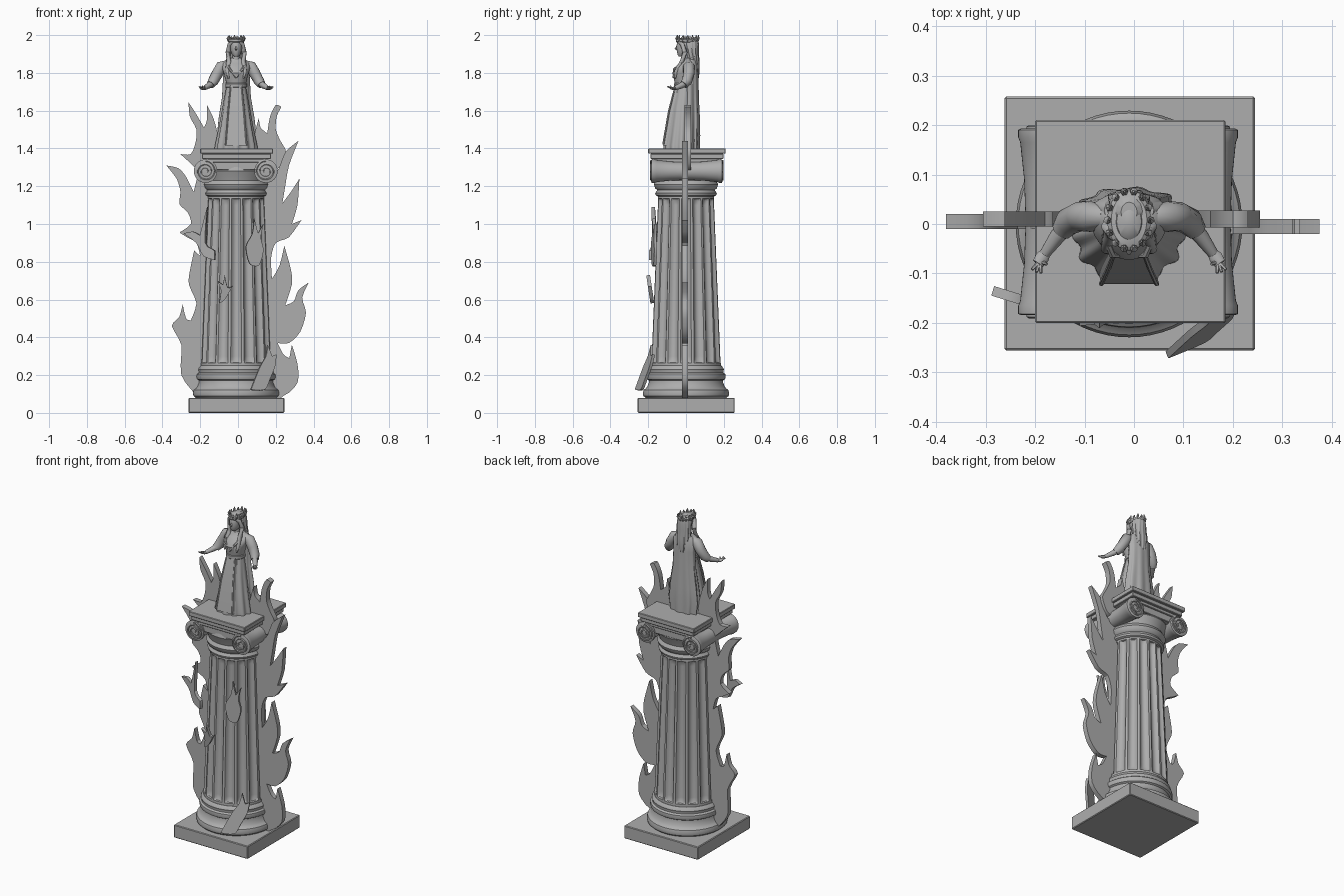
import bpy, bmesh, math
from mathutils import Vector, Matrix

CX = -0.01  # shared axis of column and statue
stone = bpy.data.materials.new("grey_stone")
stone.diffuse_color = (0.42, 0.42, 0.42, 1)


def finish(name, bm, angle=35):
    bmesh.ops.recalc_face_normals(bm, faces=bm.faces[:])
    me = bpy.data.meshes.new(name)
    bm.to_mesh(me)
    bm.free()
    me.materials.append(stone)
    me.shade_smooth()
    me.set_sharp_from_angle(angle=math.radians(angle))
    ob = bpy.data.objects.new(name, me)
    bpy.context.collection.objects.link(ob)
    return ob


def skin(name, rings, angle=35):
    """Closed tube through a list of equal rings, capped at both ends."""
    bm = bmesh.new()
    vs = [[bm.verts.new(p) for p in r] for r in rings]
    n = len(vs[0])
    for a, b in zip(vs, vs[1:]):
        for i in range(n):
            j = (i + 1) % n
            bm.faces.new((a[i], a[j], b[j], b[i]))
    bm.faces.new(vs[0][::-1])
    bm.faces.new(vs[-1])
    return finish(name, bm, angle)


def loft(name, rows, n=48, k=0, fold=0.0, angle=35):
    """Stacked ellipses: z, x offset, y, half width, half depth."""
    rings = []
    for t, (z, cx, cy, rx, ry) in enumerate(rows):
        ring = []
        for i in range(n):
            a = math.tau * i / n
            f = 1 + fold * math.cos(k * a) * (1 - t / (len(rows) - 1))
            ring.append((CX + cx + rx * f * math.cos(a), cy + ry * f * math.sin(a), z))
        rings.append(ring)
    return skin(name, rings, angle)


def lathe(name, prof, n=64):
    return loft(name, [(z, 0, 0, r, r) for r, z in prof], n)


def box(name, x0, x1, y0, y1, z0, z1, bevel=0.003):
    bm = bmesh.new()
    bmesh.ops.create_cube(bm, size=1)
    for v in bm.verts:
        v.co = [a + (b - a) * (c + .5) for a, b, c in
                zip((x0, y0, z0), (x1, y1, z1), v.co)]
    bmesh.ops.bevel(bm, geom=bm.edges[:], offset=bevel, segments=1, affect='EDGES')
    return finish(name, bm, 30)


def tube(name, pts, radii, n=10, flat=1.0):
    pts = [Vector(p) for p in pts]
    rings = []
    for i, p in enumerate(pts):
        d = pts[min(i + 1, len(pts) - 1)] - pts[max(i - 1, 0)]
        q = d.to_track_quat('Z', 'Y')
        rings.append([p + q @ Vector((radii[i] * math.cos(math.tau * j / n),
                                      radii[i] * flat * math.sin(math.tau * j / n), 0))
                      for j in range(n)])
    return skin(name, rings, 50)


def flame(name, pts, y, thick=0.03, tilt=0.0, turn=0.0):
    """Flat plate with curved edges and sharp tips, from x, z points."""
    P = [Vector(p) for p in pts]
    n = len(P)

    def tangent(i):
        a, b = P[i] - P[i - 1], P[(i + 1) % n] - P[i]
        return Vector((0, 0)) if a.dot(b) < 0 else (a + b) * 0.4
    out = []
    for i in range(n):
        p, q, s, t = P[i], P[(i + 1) % n], tangent(i), tangent((i + 1) % n)
        for u in (0, .33, .67):
            out.append(p * (2*u**3 - 3*u*u + 1) + s * (u**3 - 2*u*u + u)
                       + q * (3*u*u - 2*u**3) + t * (u**3 - u*u))
    bm = bmesh.new()
    f = bm.faces.new([bm.verts.new((p.x, y - thick / 2, p.y)) for p in out])
    ext = bmesh.ops.extrude_face_region(bm, geom=[f], use_keep_orig=True)
    for v in ext['geom']:
        if isinstance(v, bmesh.types.BMVert):
            v.co.y += thick
    bmesh.ops.triangulate(bm, faces=[f for f in bm.faces if len(f.verts) > 4])
    mid = sum((v.co for v in bm.verts), Vector()) / len(bm.verts)
    m = Matrix.Rotation(turn, 3, 'Z') @ Matrix.Rotation(tilt, 3, 'X')
    bmesh.ops.rotate(bm, verts=bm.verts[:], cent=mid, matrix=m)
    return finish(name, bm, 30)


# Plinth and column base
box("plinth", -.262, .245, -.256, .258, 0, .08, .004)
lathe("column_base", [(.215, .08), (.226, .09), (.229, .105), (.224, .122), (.212, .13),
                      (.205, .14), (.197, .16), (.196, .172), (.206, .178), (.21, .19),
                      (.208, .205), (.198, .213), (.198, .22), (.201, .23), (.196, .24), (.187, .25)])

# Fluted tapering shaft
rings = []
for z, d in [(.24, 0), (.265, 0), (.268, .5), (.28, .85), (.30, 1), (.7, 1), (1.10, 1),
             (1.12, .85), (1.132, .5), (1.135, 0), (1.16, 0)]:
    r = .186 - .038 * (z - .24) / .92
    ring = []
    for i in range(160):
        a = math.tau * i / 160
        s = ((i + 5) % 10 - 5) / 3.5
        cut = .019 * d * math.sqrt(max(0, 1 - s * s))
        ring.append((CX + (r - cut) * math.cos(a), (r - cut) * math.sin(a), z))
    rings.append(ring)
skin("fluted_shaft", rings, 40)

# Capital: neck rings, bolster scrolls, slab
lathe("capital_neck", [(.148, 1.145), (.16, 1.152), (.163, 1.163), (.156, 1.173), (.153, 1.18),
                       (.164, 1.19), (.17, 1.21), (.158, 1.23), (.165, 1.25), (.178, 1.28), (.17, 1.31)])
box("capital_band", -.17, .148, -.172, .178, 1.285, 1.35)
box("capital_front_lip", -.17, .148, -.18, .186, 1.325, 1.345)
for side, x in (("left", -.172), ("right", .148)):
    rings = [[(x + r * math.cos(math.tau * i / 40), y, 1.28 + r * math.sin(math.tau * i / 40))
              for i in range(40)]
             for y, r in [(-.184, .056), (-.182, .062), (-.165, .062), (-.155, .058), (-.08, .05),
                          (.005, .047), (.09, .05), (.165, .058), (.175, .062), (.19, .062), (.193, .056)]]
    skin("scroll_bolster_" + side, rings)
    flip = -1 if side == "left" else 1
    for face, y in (("front", -.185), ("back", .194)):
        N = 54
        pts = [(x + flip * -(.055 - .045 * i / N) * math.sin(i * .28),
                y, 1.28 + (.055 - .045 * i / N) * math.cos(i * .28)) for i in range(N)]
        tube(f"spiral_{side}_{face}", pts, [.0055] * N, 6)
box("slab_lower", -.19, .175, -.188, .198, 1.345, 1.372)
box("slab_upper", -.2, .185, -.2, .21, 1.372, 1.40)

# Flames along both sides of the column
flame("left_flame", [(-.1, .09), (-.21, .09), (-.30, .2), (-.30, .36), (-.35, .46), (-.31, .51),
      (-.293, .575), (-.275, .5), (-.25, .49), (-.22, .58), (-.26, .68), (-.255, .75),
      (-.232, .86), (-.2, .83), (-.22, .9), (-.27, .93), (-.31, .955), (-.25, 1.0), (-.265, 1.06),
      (-.31, 1.105), (-.305, 1.17), (-.325, 1.24), (-.38, 1.31), (-.315, 1.295), (-.275, 1.25),
      (-.235, 1.17), (-.215, 1.25), (-.2, 1.33), (-.1, 1.33)], .005)
flame("right_flame", [(.1, .09), (.24, .09), (.315, .16), (.315, .26), (.285, .36), (.272, .29),
      (.24, .31), (.21, .37), (.27, .37), (.33, .43), (.36, .53), (.34, .61), (.375, .69),
      (.32, .65), (.295, .59), (.25, .57), (.285, .68), (.28, .76), (.245, .885), (.22, .78),
      (.18, .71), (.175, .82), (.2, .9), (.27, .93), (.335, 1.02), (.285, 1.0), (.315, 1.1),
      (.325, 1.24), (.28, 1.17), (.235, 1.11), (.25, 1.2), (.27, 1.31), (.32, 1.44),
      (.25, 1.38), (.2, 1.27), (.1, 1.3)], -.005)
flame("upper_left_flame", [(-.12, 1.3), (-.2, 1.28), (-.26, 1.33), (-.305, 1.37), (-.25, 1.37),
      (-.225, 1.43), (-.22, 1.5), (-.255, 1.57), (-.262, 1.645), (-.22, 1.58), (-.18, 1.51),
      (-.165, 1.55), (-.165, 1.63), (-.13, 1.56), (-.1, 1.45), (-.08, 1.36)], .01)
flame("upper_right_flame", [(.1, 1.3), (.16, 1.28), (.22, 1.3), (.255, 1.38), (.225, 1.44),
      (.2, 1.5), (.205, 1.57), (.23, 1.62), (.2, 1.63), (.17, 1.57), (.155, 1.48),
      (.12, 1.51), (.11, 1.56), (.08, 1.45), (.06, 1.36)], .01, .035)

# Loose flames on the front of the shaft
flame("front_flame_low", [(.05, .12), (.13, .12), (.165, .18), (.2, .25), (.21, .31), (.185, .3),
      (.165, .36), (.15, .3), (.11, .24)], -.205, .015, -.18, .4)
flame("front_flame_high", [(.06, .79), (.11, .78), (.135, .86), (.12, .93), (.135, 1.0), (.105, .95),
      (.085, 1.03), (.075, .95), (.04, .88)], -.168, .015, 0, .2)
flame("front_flame_middle", [(-.1, .58), (-.07, .6), (-.03, .67), (-.055, .665), (-.07, .73),
      (-.08, .68), (-.11, .7), (-.09, .65)], -.19, .02, .15)
flame("front_flame_left", [(-.24, .96), (-.29, .95), (-.22, .9), (-.18, .83), (-.12, .81),
      (-.12, .86), (-.17, .9), (-.16, 1.09), (-.2, .94)], -.165, .02, 0, -.3)

# Robed statue: gown, overskirt, cloak
loft("gown", [(1.40, 0, -.025, .108, .09), (1.42, 0, -.025, .106, .09), (1.52, 0, -.02, .087, .078),
              (1.62, 0, -.015, .07, .066), (1.70, 0, -.008, .056, .052), (1.735, 0, -.004, .05, .048)],
     96, 12, .06)
skin("apron", [[(CX + sx * w, y + dy, z) for sx, dy in ((-1, .02), (-.9, -.004), (.9, -.004), (1, .02),
                                                       (.9, .03), (-.9, .03))]
               for z, w, y in [(1.415, .062, -.117), (1.6, .046, -.086), (1.735, .034, -.052)]], 20)
loft("bodice", [(1.72, 0, -.005, .05, .05), (1.76, 0, -.008, .055, .054), (1.80, 0, -.012, .066, .06),
                (1.825, 0, -.005, .074, .055), (1.85, 0, .008, .074, .042), (1.867, 0, .015, .055, .032),
                (1.878, 0, .012, .028, .026)])
loft("belt", [(1.722, 0, -.006, .053, .053), (1.726, 0, -.006, .057, .057),
              (1.742, 0, -.006, .057, .057), (1.746, 0, -.006, .053, .053)])
loft("cloak", [(1.40, 0, .03, .09, .042), (1.47, 0, .031, .1, .042), (1.56, 0, .032, .092, .04),
               (1.67, 0, .032, .075, .035), (1.78, 0, .032, .07, .034), (1.84, 0, .03, .074, .034),
               (1.87, 0, .028, .05, .028)], 72, 9, .09)

# Head, hair, wreath
loft("neck", [(1.86, 0, .005, .022, .022), (1.90, 0, .002, .019, .02)], 20)
loft("head", [(1.888, 0, -.025, .012, .014), (1.898, 0, -.018, .022, .027), (1.92, 0, -.01, .03, .039),
              (1.945, 0, -.005, .034, .045), (1.965, 0, 0, .033, .045), (1.985, 0, .005, .025, .034),
              (1.993, 0, .008, .01, .014)], 28)
tube("nose", [(CX, -.046, 1.948), (CX, -.056, 1.927), (CX, -.046, 1.922)], [.004, .006, .004], 6)
loft("back_hair", [(1.76, 0, .05, .022, .014), (1.80, 0, .05, .038, .02), (1.86, 0, .042, .046, .028),
                   (1.91, 0, .032, .044, .034), (1.95, 0, .028, .043, .04), (1.975, 0, .026, .036, .038),
                   (1.99, 0, .024, .016, .02)], 60, 12, .1)
for s, side in ((-1, "left"), (1, "right")):
    def at(x, y, z):
        return (CX + s * x, y, z)
    tube("hair_lock_" + side, [at(.012, -.04, 1.972), at(.034, -.02, 1.95), at(.042, -.005, 1.91),
         at(.04, -.02, 1.86), at(.046, -.05, 1.81), at(.04, -.058, 1.77)],
         [.008, .012, .014, .013, .011, .004])
    tube("sleeve_" + side, [at(.05, .015, 1.845), at(.077, .015, 1.835), at(.1, .015, 1.795),
         at(.122, .005, 1.755), at(.135, -.012, 1.737)], [.022, .031, .03, .028, .022], 14)
    tube("forearm_" + side, [at(.12, .003, 1.75), at(.145, -.025, 1.733), at(.17, -.06, 1.718)],
         [.018, .016, .011])
    tube("palm_" + side, [at(.167, -.056, 1.718), at(.175, -.067, 1.717), at(.184, -.08, 1.72)],
         [.01, .014, .012], 8, .6)
    for i, (dx, dy, dz) in enumerate([(-.006, -.022, .012), (.003, -.02, .009),
                                      (.012, -.015, .009), (-.018, -.004, .014)]):
        tube(f"finger_{side}_{i}", [at(.181 + dx * .3, -.077 + dy * .2, 1.72),
             at(.184 + dx, -.077 + dy, 1.718 + dz)], [.0048, .003], 6)
    tube("neckline_" + side, [at(.05, -.022, 1.852), at(.034, -.062, 1.82), at(.0, -.066, 1.775)],
         [.006, .007, .005], 6)
    tube("apron_seam_" + side, [at(.03, -.058, 1.725), at(.042, -.09, 1.6), at(.056, -.121, 1.42)],
         [.004, .005, .005], 6)
loft("wreath", [(1.96, 0, .006, .038, .054), (1.966, 0, .006, .043, .06), (1.976, 0, .008, .044, .061),
                (1.982, 0, .008, .036, .052)])
for i in range(14):
    a = math.tau * i / 14
    c, s = math.cos(a), math.sin(a)
    tube(f"wreath_leaf_{i}", [(CX + .039 * c, .007 + .055 * s, 1.968),
         (CX + .044 * c, .008 + .059 * s, 1.983), (CX + .04 * c, .01 + .057 * s, 2.0 - .006 * (i % 2))],
         [.006, .008, .002], 6)
